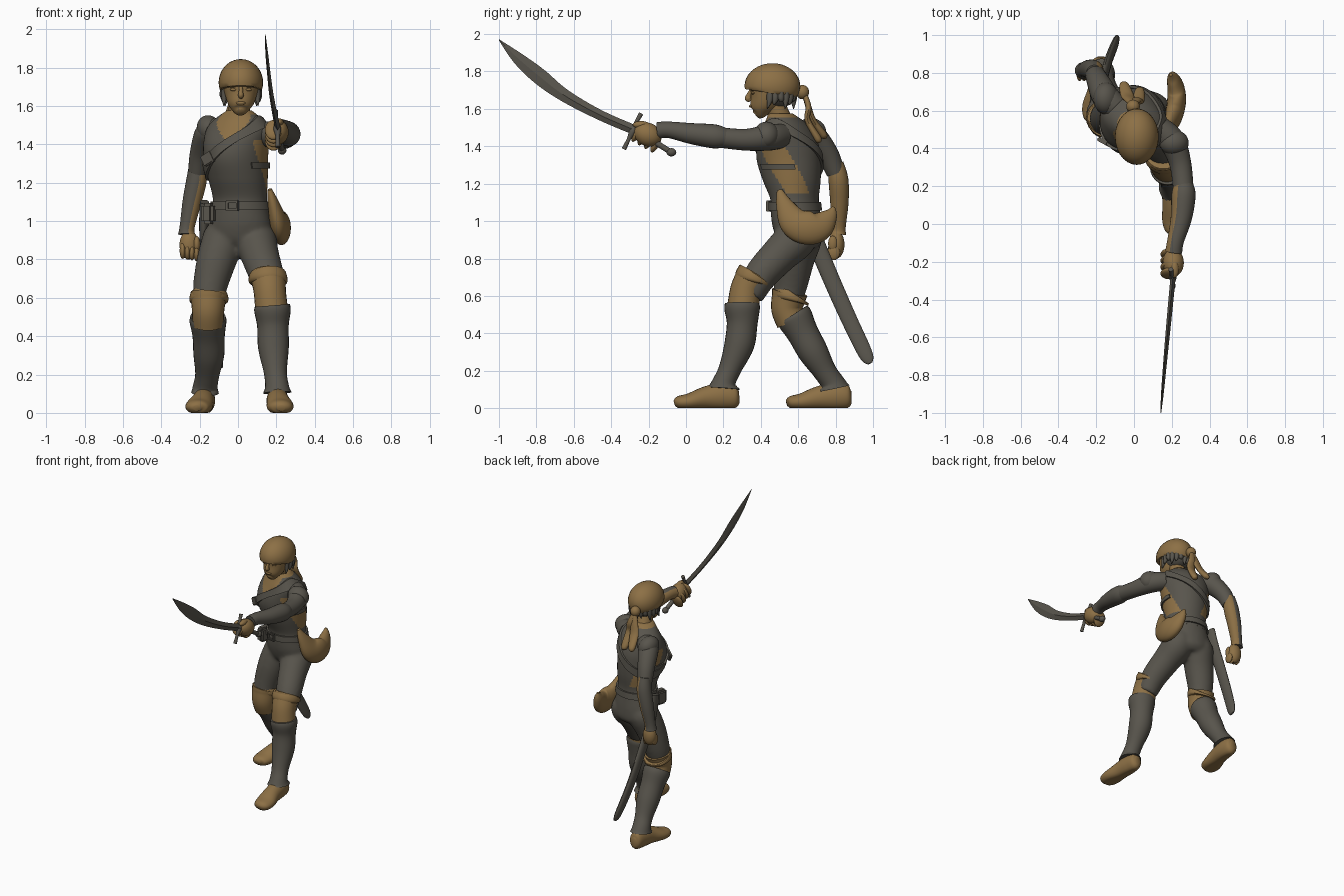
import bpy, bmesh, math
from mathutils import Vector, Matrix

def material(name, col):
    m = bpy.data.materials.new(name)
    m.diffuse_color = (*col, 1)
    return m
GRAY = material("dark_gray_cloth", (0.098, 0.09, 0.073))
TAN = material("tan_leather", (0.265, 0.162, 0.06))

def finish(name, bm, mats, rule=None, angle=45):
    bmesh.ops.recalc_face_normals(bm, faces=bm.faces)
    me = bpy.data.meshes.new(name)
    for f in bm.faces:
        f.smooth = True
        f.material_index = rule(f.calc_center_median(), f.normal) if rule else 0
    bm.to_mesh(me)
    bm.free()
    for m in mats:
        me.materials.append(m)
    me.set_sharp_from_angle(angle=math.radians(angle))
    ob = bpy.data.objects.new(name, me)
    bpy.context.collection.objects.link(ob)
    return ob

def dense(pts, k=6):
    """Catmull-Rom subdivision of tuples"""
    out = []
    for i in range(len(pts) - 1):
        p0, p1, p2, p3 = pts[max(i-1, 0)], pts[i], pts[i+1], pts[min(i+2, len(pts)-1)]
        for t in (j / k for j in range(k)):
            out.append(tuple(b + .5*t*(c-a + t*(2*a-5*b+4*c-d + t*(3*(b-c)+d-a))) for a, b, c, d in zip(p0, p1, p2, p3)))
    return out + [tuple(pts[-1])]

def skin(bm, rings, closed=False):
    n = len(rings[0])
    for a, b in list(zip(rings, rings[1:])) + ([(rings[-1], rings[0])] if closed else []):
        for i in range(n):
            bm.faces.new((a[i], a[(i+1) % n], b[(i+1) % n], b[i]))
    if not closed:
        bm.faces.new(rings[0])
        bm.faces.new(rings[-1][::-1])

def loft(name, pts, mats, n=24, k=6, rule=None, floor=False, angle=45):
    """Tube through (x, y, z, half width, half depth)"""
    pts = dense([p if len(p) == 5 else (*p, p[3]) for p in pts], k)
    bm, rings = bmesh.new(), []
    for i, p in enumerate(pts):
        t = (Vector(pts[min(i+1, len(pts)-1)][:3]) - Vector(pts[max(i-1, 0)][:3])).normalized()
        u = (Vector((1, 0, 0)) - t * t.x).normalized()
        v = t.cross(u)
        rings.append([])
        for a in (2*math.pi*j/n for j in range(n)):
            c = Vector(p[:3]) + u*math.cos(a)*max(p[3], .002) + v*math.sin(a)*max(p[4], .002)
            c.z = max(c.z, 0) if floor else c.z
            rings[-1].append(bm.verts.new(c))
    skin(bm, rings)
    return finish(name, bm, mats, rule, angle)

def ball(name, c, r, mat, rx=0, ry=0, cut=None):
    bm = bmesh.new()
    bmesh.ops.create_uvsphere(bm, u_segments=28, v_segments=18, radius=1, matrix=Matrix.Translation(c)
                              @ Matrix.Rotation(ry, 4, 'Y') @ Matrix.Rotation(rx, 4, 'X') @ Matrix.Diagonal((*r, 1)))
    for v in bm.verts:
        v.co.z = max(v.co.z, cut(v.co)) if cut else v.co.z
    return finish(name, bm, [mat], angle=60)

def box(name, c, s, mat, rotz=0, roty=0):
    bm = bmesh.new()
    bmesh.ops.create_cube(bm, size=1)
    bmesh.ops.scale(bm, vec=s, verts=bm.verts)
    bmesh.ops.bevel(bm, geom=bm.edges[:], offset=min(s)*.25, segments=2, affect='EDGES')
    bmesh.ops.transform(bm, verts=bm.verts, matrix=Matrix.Translation(c) @ Matrix.Rotation(rotz, 4, 'Z')
                        @ Matrix.Rotation(roty, 4, 'Y'))
    return finish(name, bm, [mat])

# torso sections: z, centre x, centre y, half width, half depth, twist in degrees
SEC = dense([(.85, .01, .62, .10, .07, -12), (.89, .01, .61, .15, .115, -12), (.97, .01, .595, .165, .13, -14),
             (1.05, .01, .585, .152, .13, -17), (1.12, .01, .58, .143, .128, -20), (1.22, 0, .565, .155, .155, -24),
             (1.32, -.01, .55, .165, .172, -27), (1.40, -.01, .545, .172, .165, -28), (1.48, 0, .54, .172, .13, -28),
             (1.53, .002, .53, .13, .10, -26), (1.575, .007, .505, .066, .066, -20)])

def torso(theta, z, off=0.0):
    z = min(max(z, SEC[0][0]), SEC[-1][0])
    a, b = next((a, b) for a, b in zip(SEC, SEC[1:]) if z <= b[0])
    _, cx, cy, rx, ry, tw = (p + (q-p)*(z - a[0])/(b[0] - a[0]) for p, q in zip(a, b))
    p = Matrix.Rotation(math.radians(tw), 2) @ Vector(((rx+off)*math.cos(theta), (ry+off)*math.sin(theta)))
    return Vector((cx + p.x, cy + p.y, z))

def torso_part(name, z0, z1, mats, n=90, m=80):
    bm = bmesh.new()
    skin(bm, [[bm.verts.new(torso(2*math.pi*j/n, z0 + (z1-z0)*i/m)) for j in range(n)] for i in range(m+1)])
    return finish(name, bm, mats, angle=60)

# vest with open sides and neckline
def bare(z, d):
    d = (d + 180) % 360 - 180
    side = d if abs(d) < 90 else (180 - d if d > 0 else -180 - d)
    if 1.15 < z < 1.42 and abs(side - (1.36 - z)*145 - 2) < 27:
        return 1
    return int(z > 1.555 or (z > 1.42 and abs(d + 84) < (z - 1.42)*390))
vest = torso_part("vest", 1.04, 1.575, [GRAY, TAN])
for i, p in enumerate(vest.data.polygons):
    p.material_index = bare(1.04 + .535*(i//90 + .5)/80, 4*(i % 90 + .5)) if i < 7200 else 1
# trousers: hips and thighs merged into one smooth skin
parts = [torso_part("hips", .85, 1.09, [GRAY]),
         loft("right_thigh", [(.085, .61, .98, .085), (.09, .59, .91, .11), (.115, .50, .82, .10),
                              (.15, .40, .71, .09), (.168, .34, .60, .074)], [GRAY]),
         loft("left_thigh", [(-.06, .63, .98, .085), (-.07, .62, .92, .11), (-.11, .585, .80, .104),
                             (-.145, .56, .66, .09), (-.155, .535, .54, .074)], [GRAY])]
bm = bmesh.new()
for o in parts:
    bm.from_mesh(o.data)
    bpy.data.objects.remove(o)
trousers = finish("trousers", bm, [GRAY])
rm = trousers.modifiers.new("merge", 'REMESH')
rm.mode, rm.voxel_size, rm.use_smooth_shade = 'VOXEL', .011, True
trousers.modifiers.new("soften", 'SMOOTH').iterations = 12

# belt and straps that follow the torso surface
def band(name, zf, w, t, a0=0, a1=360, n=64):
    bm, full, rings = bmesh.new(), a1 - a0 == 360, []
    for a in (math.radians(a0 + (a1-a0)*i/n) for i in range(n if full else n+1)):
        rings.append([bm.verts.new(torso(a, zf(a) + dz, o)) for dz, o in ((-w/2, -.01), (-w/2, t), (w/2, t), (w/2, -.01))])
    skin(bm, rings, full)
    finish(name, bm, [GRAY], angle=35)
band("belt", lambda a: 1.08, .045, .012)
band("chest_strap", lambda a: 1.38 + .14*math.cos(a), .06, .014)
p = torso(math.radians(-88), 1.08, .018)
for s, d, c in (("right", 1, 0), ("left", -1, 180)):
    band(s + "_side_strap", lambda a: 1.29, .03, .01, c - 35, c + 35, 20)
    box("belt_buckle_bar", p + Vector((0, 0, d*.022)), (.065, .02, .014), GRAY, -.2)
    box("belt_buckle_side", p + Vector((d*.027, -d*.006, 0)), (.013, .02, .055), GRAY, -.2)
box("strap_buckle", torso(math.radians(-115), 1.325, .016), (.07, .022, .06), GRAY, -.5, -.5)
box("belt_pouch", (-.15, .53, 1.04), (.065, .09, .11), GRAY, -.3)

# head
loft("neck", [(0, .53, 1.49, .07), (.005, .50, 1.56, .058), (.012, .47, 1.64, .055)], [TAN])
loft("face", [(.012, .372, 1.567, .02, .02), (.012, .385, 1.58, .042, .042), (.013, .40, 1.61, .065, .063),
              (.015, .425, 1.655, .082, .088), (.015, .445, 1.71, .092, .108), (.015, .455, 1.78, .08, .10)], [TAN])
loft("nose", [(.015, .347, 1.70, .009, .008), (.015, .335, 1.67, .012, .014), (.015, .333, 1.655, .015, .018),
              (.015, .345, 1.645, .01, .01)], [TAN], n=12)
ball("lips", (.014, .349, 1.615), (.025, .012, .009), TAN)
for s in (-1, 1):
    ball("brow", (.015 + s*.04, .357, 1.705), (.032, .012, .009), TAN)
    ball("eyelid", (.015 + s*.038, .36, 1.685), (.018, .012, .008), TAN)
ball("cap", (.015, .462, 1.722), (.116, .149, .122), TAN, cut=lambda c: 1.705 - .16*(c.y - .32))
ball("hair", (.015, .49, 1.68), (.092, .10, .075), GRAY)
for i in range(13):
    x, y = math.cos(math.radians(-24 + 19*i)), math.sin(math.radians(-24 + 19*i))
    loft("hair_lock", [(.015 + .088*x, .485 + .09*y, 1.70, .02), (.015 + .094*x, .485 + .09*y, 1.65, .017),
                       (.015 + .098*x, .475 + .1*y, 1.60 + .02*(i % 3), .002)], [GRAY], n=8, k=3)
ball("cap_knot", (-.005, .622, 1.69), (.036, .036, .038), TAN)
for dx, dy, dz in ((-.035, .0, 0), (.02, -.03, -.02)):
    loft("cap_tail", [(-.005, .63, 1.69, .014), (dx*.6, .655, 1.61, .028, .016), (dx, .68 + dy, 1.54, .035, .016),
                      (dx*1.5, .735 + dy, 1.46 + dz, .025, .02), (dx*1.5, .745 + dy, 1.44 + dz, .004)], [TAN], n=14)

# arms; inner forearms are bare
loft("right_sleeve", [(.13, .51, 1.455, .065), (.20, .44, 1.447, .07), (.245, .32, 1.435, .058),
                      (.262, .18, 1.447, .054)], [GRAY])
loft("right_bracer", [(.262, .21, 1.445, .052), (.262, .15, 1.453, .064), (.25, .03, 1.468, .056), (.22, -.09, 1.488, .044),
                      (.21, -.15, 1.485, .045)], [GRAY, TAN], rule=lambda c, n: int(n.x < -.5))
loft("left_sleeve", [(-.10, .62, 1.465, .07), (-.152, .675, 1.455, .072), (-.19, .755, 1.36, .06),
                     (-.21, .80, 1.26, .05)], [GRAY])
loft("left_bracer", [(-.21, .80, 1.31, .042), (-.215, .815, 1.22, .053), (-.24, .82, 1.1, .049), (-.265, .815, .97, .039),
                     (-.268, .812, .93, .045)], [GRAY, TAN], rule=lambda c, n: int(n.x > .35))
ball("right_shoulder_pad", (.213, .43, 1.46), (.078, .068, .07), GRAY, ry=.45)
ball("left_shoulder_pad", (-.148, .665, 1.475), (.065, .085, .078), GRAY, ry=-.4)
ball("right_fist", (.208, -.205, 1.463), (.056, .076, .062), TAN, rx=-.45)
ball("left_fist", (-.255, .805, .875), (.05, .042, .075), TAN)
for i in range(4):
    ball("right_finger", (.185, -.262 + .034*i, 1.475 - .019*i), (.045, .02, .056), TAN, rx=-.45)
    ball("left_finger", (-.288 + .024*i, .79, .845 - .004*i), (.016, .033, .042), TAN)
ball("left_thumb", (-.215, .785, .88), (.018, .025, .042), TAN)
ball("right_thumb", (.215, -.24, 1.515), (.022, .045, .02), TAN)

# knee guards, boots and shoes
loft("right_knee_guard", [(.157, .365, .715, .096), (.16, .35, .69, .09), (.166, .32, .63, .084), (.175, .305, .54, .085)], [TAN])
loft("right_boot", [(.178, .30, .56, .092), (.18, .30, .53, .095), (.182, .30, .45, .082), (.185, .285, .34, .08),
                    (.195, .235, .21, .06), (.203, .205, .14, .062), (.205, .20, .105, .074, .088)], [GRAY])
loft("left_knee_guard", [(-.152, .555, .62, .096), (-.154, .55, .595, .092), (-.156, .54, .53, .084), (-.156, .565, .46, .082)], [TAN])
loft("left_boot", [(-.156, .57, .50, .092), (-.156, .585, .475, .096), (-.153, .625, .40, .084), (-.152, .68, .30, .08),
                   (-.16, .74, .20, .063), (-.17, .78, .14, .064), (-.172, .79, .105, .072, .088)], [GRAY])
for s, x, y, h in (("right", .157, .355, .735), ("left", -.152, .555, .635)):
    loft(s + "_knee_rim", [(x, y + .018, h - .02, .096), (x, y + .012, h - .03, .101), (x, y + .003, h - .05, .101),
                           (x, y, h - .06, .09)], [TAN], k=3)
FOOT = [(.205, .285, .06, .02, .03), (.205, .265, .06, .045, .06), (.205, .20, .065, .056, .072), (.21, .11, .055, .06, .062),
        (.22, .02, .035, .07, .045), (.225, -.04, .03, .055, .034), (.225, -.062, .025, .02, .015)]
loft("right_shoe", FOOT, [TAN], floor=True)
loft("left_shoe", [(-.175 - (x - .205)*1.9, y + .6, z, a, b) for x, y, z, a, b in FOOT], [TAN], floor=True)

# hip bag, scabbard and curved sword
loft("hip_bag", [(.165, .50, 1.165, .012, .015), (.185, .525, 1.09, .03, .045), (.21, .575, 1.0, .046, .08),
                 (.225, .645, .965, .05, .09), (.222, .715, .975, .046, .08), (.205, .77, 1.03, .03, .042),
                 (.195, .79, 1.075, .008, .008)], [TAN])
loft("scabbard", [(-.175, .63, 1.10, .024, .045), (-.178, .67, .95, .024, .046), (-.165, .755, .74, .022, .045),
                  (-.135, .865, .49, .02, .043), (-.097, .96, .29, .016, .038), (-.083, .985, .24, .006, .014)], [GRAY], n=16)
loft("sword_blade", [(.208, -.27, 1.485, .014, .026), (.19, -.46, 1.567, .013, .027), (.172, -.65, 1.672, .011, .034),
                     (.16, -.785, 1.775, .009, .043), (.15, -.90, 1.872, .007, .031), (.142, -1.0, 1.97, .002, .002)],
     [GRAY], n=4, angle=20)
loft("sword_grip", [(.205, -.29, 1.487, .018), (.215, -.18, 1.43, .016), (.228, -.09, 1.375, .015)], [GRAY], n=14)
ball("sword_pommel", (.23, -.078, 1.368), (.022, .026, .022), GRAY)
loft("sword_guard", [(.195, -.24, 1.575, .013), (.2, -.27, 1.52, .011), (.205, -.285, 1.48, .02),
                     (.207, -.305, 1.44, .011), (.207, -.332, 1.385, .013)], [GRAY], n=14)
